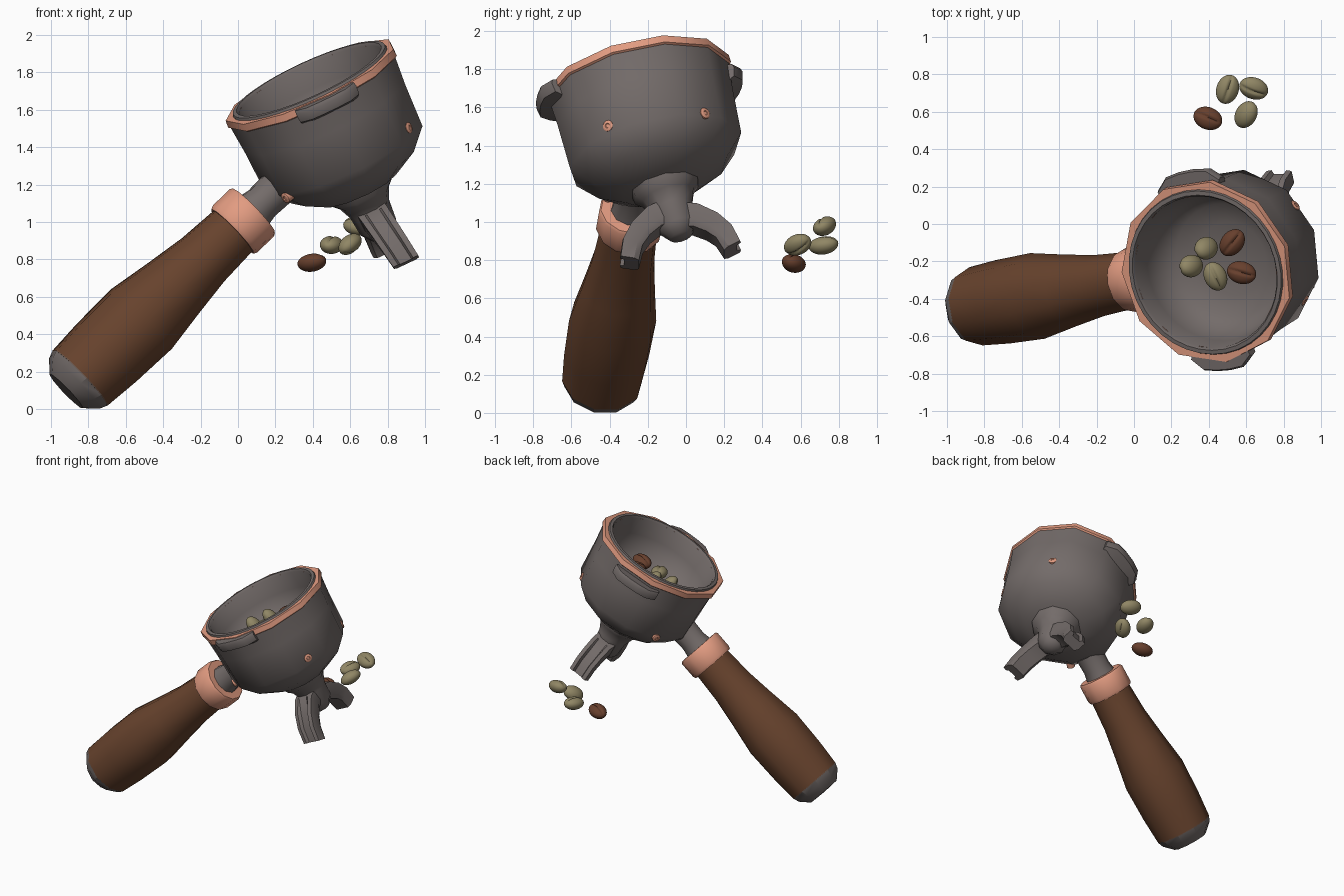
import bpy, bmesh, math
from mathutils import Vector, Matrix, Euler

if "Cube" in bpy.data.objects:
    bpy.data.objects.remove(bpy.data.objects["Cube"])


def material(name, rgb):
    m = bpy.data.materials.new(name)
    m.diffuse_color = (*rgb, 1)
    m.use_nodes = True
    m.node_tree.nodes["Principled BSDF"].inputs["Base Color"].default_value = m.diffuse_color
    return m


STEEL = material("warm grey steel", (0.172, 0.148, 0.142))
COPPER = material("copper", (0.76, 0.33, 0.22))
WOOD = material("brown wood", (0.135, 0.055, 0.026))
GREEN = material("green bean", (0.28, 0.24, 0.13))
ROAST = material("roasted bean", (0.135, 0.05, 0.026))


def finish(name, bm, mat, matrix=Matrix(), angle=40, recalc=False):
    bmesh.ops.remove_doubles(bm, verts=bm.verts, dist=1e-5)
    if recalc:
        bmesh.ops.recalc_face_normals(bm, faces=bm.faces)
    mesh = bpy.data.meshes.new(name)
    bm.to_mesh(mesh)
    bm.free()
    mesh.materials.append(mat)
    ob = bpy.data.objects.new(name, mesh)
    ob.matrix_world = matrix
    bpy.context.collection.objects.link(ob)
    bpy.ops.object.select_all(action='DESELECT')
    ob.select_set(True)
    bpy.context.view_layer.objects.active = ob
    bpy.ops.object.shade_smooth_by_angle(angle=math.radians(angle))
    return ob


def loft(name, rings, mat, matrix=Matrix(), caps=True, angle=40, recalc=True):
    """Skin a list of closed rings."""
    bm = bmesh.new()
    rows = [[bm.verts.new(p) for p in ring] for ring in rings]
    n = len(rows[0])
    for a, b in zip(rows, rows[1:]):
        for j in range(n):
            k = (j + 1) % n
            bm.faces.new((a[j], a[k], b[k], b[j]))
    if caps:
        bm.faces.new(rows[0][::-1])
        bm.faces.new(rows[-1])
    return finish(name, bm, mat, matrix, angle, recalc)


def lathe(name, profile, sides, mat, matrix, angle=40, turn=0.0):
    """Spin (radius, height) points about local z."""
    rings = [[(r * math.cos(turn + math.tau * j / sides),
               r * math.sin(turn + math.tau * j / sides), z)
              for j in range(sides)] for r, z in profile]
    return loft(name, rings, mat, matrix, False, angle, False)


def tilted_frame(origin, up):
    """Frame with z along up and y as near as possible to world y."""
    n = Vector(up).normalized()
    e = (Vector((0, 1, 0)) - n * n.y).normalized()
    m = Matrix((e.cross(n), e, n)).transposed().to_4x4()
    m.translation = origin
    return m


# Cup frame at the rim centre, and a slightly more tilted one for the spout
CUP = tilted_frame((0.385, -0.257, 1.75), (-0.41, -0.215, 0.886))
SPOUT = tilted_frame((0.385, -0.26, 1.745), (-0.41, -0.28, 0.868))

# Cup body, copper rim and inner basket
lathe("cup_body", [(0, -0.66), (0.22, -0.645), (0.36, -0.565), (0.465, -0.45),
                   (0.475, -0.2), (0.489, -0.04)], 11, STEEL, CUP, 45, math.pi)
lathe("copper_rim", [(0.487, -0.048), (0.5, -0.04), (0.497, 0), (0.43, 0)],
      11, COPPER, CUP, 45, math.pi)
lathe("inner_basket", [(0.455, -0.01), (0.447, 0.014), (0.425, 0.016), (0.415, 0),
                       (0.405, -0.13), (0.375, -0.24), (0.31, -0.30), (0.2, -0.335),
                       (0, -0.35)], 36, STEEL, CUP, 50)

# Locking lugs on both sides of the rim
for name, start, end, lift in (("front_lug", -106, -65, 0.045), ("back_lug", 79, 123, -0.015)):
    rings = []
    for i in range(6):
        a = math.radians(start + (end - start) * i / 5)
        out = 0.51 if i in (0, 5) else 0.548
        rings.append([(r * math.cos(a), r * math.sin(a), z + lift) for r, z in
                      ((0.43, -0.05), (out - 0.01, -0.05), (out, -0.07),
                       (out - 0.01, -0.12), (0.43, -0.155))])
    loft(name, rings, STEEL, CUP)

# Copper studs around the lower cup
for i, (a, z, top) in enumerate(((-33, -0.40, 0.055), (37, -0.43, 0.055),
                                 (145, -0.44, 0.072), (215, -0.46, 0.070))):
    a = math.radians(a)
    d = Vector((math.cos(a), math.sin(a), -0.05))
    m = Matrix.Translation(d.xy.to_3d() * 0.40 + Vector((0, 0, z)))
    m = CUP @ m @ d.to_track_quat('Z', 'Y').to_matrix().to_4x4()
    lathe("copper_stud_%d" % (i + 1), [(0.03, 0), (0.03, top - 0.004), (0.025, top),
          (0.013, top), (0.01, top - 0.004), (0, top - 0.004)], 12, COPPER, m)

# Spout hub under the cup
lathe("spout_hub", [(0, -0.95), (0.06, -0.94), (0.105, -0.88), (0.115, -0.77),
                    (0.145, -0.70), (0.18, -0.665), (0.19, -0.57)],
      10, STEEL, SPOUT @ Matrix.Translation((0, -0.03, 0)), 50)


# Two spout arms with an open channel on the outside
def spout_arm(name, path):
    pts = [Vector(p) for p in path]
    rings = []
    for i, p in enumerate(pts):
        t = (pts[min(i + 1, len(pts) - 1)] - pts[max(i - 1, 0)]).normalized()
        side = Vector((1, 0, 0))
        out = t.cross(side).normalized()
        if out.z < 0:
            out = -out
        w, h = 0.082 - 0.002 * i, 0.07 - 0.005 * i
        groove = 1 if i < 2 else 0.55
        rings.append([p + side * w * a + out * h * b for a, b in
                      ((-0.75, -1), (0.75, -1), (1, -0.5), (1, 0.9), (0.6, 1),
                       (0.45, groove), (-0.45, groove), (-0.6, 1), (-1, 0.9), (-1, -0.5))])
    loft(name, rings, STEEL, SPOUT, angle=35)


spout_arm("front_spout", [(0, -0.03, -0.80), (0.01, -0.14, -0.815), (0.025, -0.23, -0.87),
                          (0.04, -0.295, -0.94), (0.055, -0.34, -1.035)])
spout_arm("back_spout", [(0, -0.03, -0.83), (0, 0.07, -0.865), (-0.01, 0.145, -0.925),
                         (-0.015, 0.19, -0.99), (-0.02, 0.21, -1.08)])

# Handle, spun about its own slanted axis
axis = Vector((0.93, 0.157, 0.895))
HANDLE = Matrix.Translation((-0.845, -0.44, 0.165)) @ axis.to_track_quat('Z', 'Y').to_matrix().to_4x4()
lathe("wooden_handle", [(0, 0), (0.212, 0), (0.226, 0.2), (0.232, 0.46), (0.195, 0.70),
                        (0.165, 0.92), (0.152, 1.16)], 10, WOOD, HANDLE, 45)
lathe("handle_end_cap", [(0, -0.107), (0.13, -0.102), (0.195, -0.04), (0.213, 0.004)],
      10, STEEL, HANDLE, 30)
lathe("copper_collar", [(0.14, 1.14), (0.165, 1.14), (0.174, 1.16), (0.174, 1.285),
                        (0.165, 1.3), (0.08, 1.3)], 12, COPPER, HANDLE)
lathe("steel_neck", [(0.115, 1.28), (0.10, 1.36), (0.105, 1.47), (0, 1.47)],
      10, STEEL, HANDLE)


# Coffee beans: ellipsoids with a crease on the upper face
def bean(name, loc, yaw, pitch, roll, mat):
    bm = bmesh.new()
    bmesh.ops.create_icosphere(bm, subdivisions=4, radius=1)
    for v in bm.verts:
        if v.co.z > 0:
            v.co.z *= 0.9 - 0.25 * math.exp(-(v.co.y / 0.12) ** 2)
        v.co = Vector((v.co.x * 0.08, v.co.y * 0.06, v.co.z * 0.05))
    rot = Euler([math.radians(a) for a in (roll, pitch, yaw)]).to_matrix().to_4x4()
    finish(name, bm, mat, Matrix.Translation(loc) @ rot, 60)


# Loose beans behind the cup
for i, (loc, yaw, pitch, roll, mat) in enumerate((
        ((0.50, 0.72, 0.88), 72, -8, 5, GREEN),
        ((0.64, 0.725, 0.98), -20, 10, 25, GREEN),
        ((0.60, 0.585, 0.88), 55, -25, 150, GREEN),
        ((0.395, 0.565, 0.785), -22, -10, -8, ROAST))):
    bean("loose_bean_%d" % (i + 1), loc, yaw, pitch, roll, mat)

# Beans in the cup, on a plane parallel to the rim
for i, (x, y, depth, yaw, pitch, roll, mat) in enumerate((
        (0.385, -0.13, 0.18, 30, 50, 180, GREEN), (0.305, -0.225, 0.17, 20, 50, 180, GREEN),
        (0.435, -0.28, 0.17, -65, 10, 0, GREEN), (0.525, -0.10, 0.175, 52, -10, 0, ROAST),
        (0.575, -0.26, 0.18, -15, -10, 0, ROAST))):
    p = CUP.translation
    n = CUP.col[2]
    z = p.z - (depth + n.x * (x - p.x) + n.y * (y - p.y)) / n.z
    bean("cup_bean_%d" % (i + 1), (x, y, z), yaw, pitch, roll, mat)
